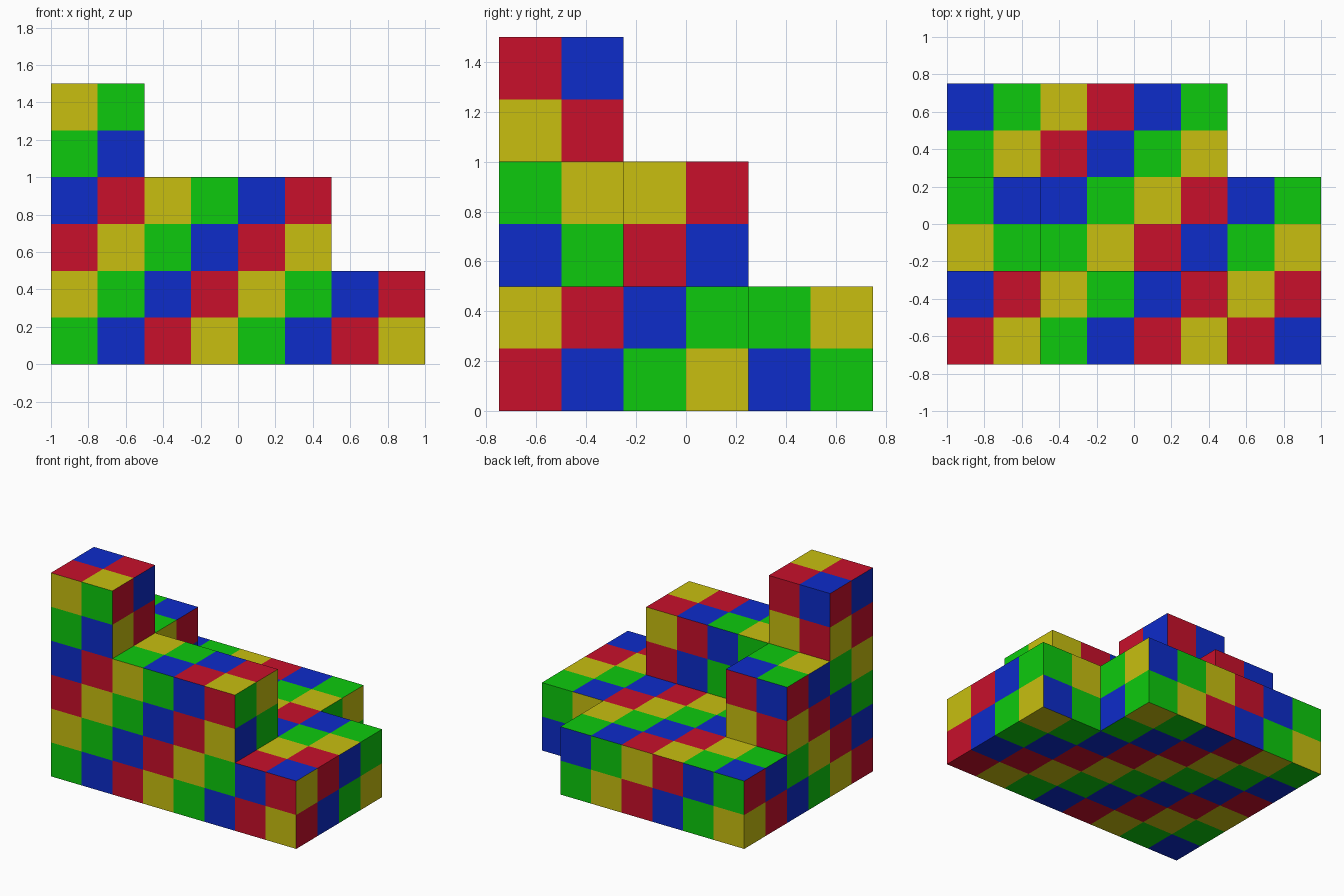
import bpy, bmesh
from mathutils import Vector

if "Cube" in bpy.data.objects:
    bpy.data.objects.remove(bpy.data.objects["Cube"])

S = 0.25                                   # size of one coloured tile
NX, NY = 8, 6
# Height in tiles of each 2x2-tile column, front row first
STEPS = [[6, 4, 4, 2], [4, 2, 2, 2], [2, 2, 2, 0]]

PALETTE = [("green", (0.004, 0.590, 0.004)), ("blue", (0.004, 0.025, 0.590)),
           ("red", (0.578, 0.005, 0.024)), ("yellow", (0.578, 0.520, 0.005))]


def filled(i, j, k):
    return 0 <= i < NX and 0 <= j < NY and 0 <= k < STEPS[j // 2][i // 2]


def tile_colour(d, i, j, k):
    """Diagonal stripe rule for each flat side of the steps."""
    if d == (0, -1, 0):                    # front
        c = i - k
    elif d == (0, 1, 0):                   # back-facing walls
        if j == 5 or (j == 1 and k < 4):
            c = i + k - 1
        elif j == 3 and i < 2:
            c = i - k
        else:
            c = i - k + 2
    elif d == (1, 0, 0):                   # right-facing walls
        if i == 7 or (i == 1 and k < 4):
            c = 2 - j + k
        else:
            c = (1 if k < 2 else 3) - j - k
    elif d == (-1, 0, 0):                  # left
        c = 2 + j - k
    elif d == (0, 0, -1):                  # underside
        c = 1 - i - j
    elif k == 1:                           # low step tops
        c = j - i
    elif j < 2:                            # front row tops
        c = i - j + 2
    else:                                  # side block top
        c = i + j + 1
    return c % 4


# Stepped body: one quad for every exposed tile
bm = bmesh.new()
DIRS = [(1, 0, 0), (-1, 0, 0), (0, 1, 0), (0, -1, 0), (0, 0, 1), (0, 0, -1)]
for i in range(NX):
    for j in range(NY):
        for k in range(6):
            if not filled(i, j, k):
                continue
            centre = Vector((i + 0.5 - NX / 2, j + 0.5 - NY / 2, k + 0.5)) * S
            for d in DIRS:
                if filled(i + d[0], j + d[1], k + d[2]):
                    continue
                n = Vector(d) * S / 2
                u = Vector((d[1], d[2], d[0])) * S / 2
                v = n.cross(u) / (S / 2)
                quad = [centre + n + a * u + b * v
                        for a, b in ((-1, -1), (1, -1), (1, 1), (-1, 1))]
                face = bm.faces.new([bm.verts.new(p) for p in quad])
                face.material_index = tile_colour(d, i, j, k)
bmesh.ops.remove_doubles(bm, verts=bm.verts, dist=0.001)
bm.normal_update()

mesh = bpy.data.meshes.new("stepped_block")
bm.to_mesh(mesh)
bm.free()
for name, rgb in PALETTE:
    mat = bpy.data.materials.new(name)
    mat.diffuse_color = (*rgb, 1)
    mat.use_nodes = True
    mat.node_tree.nodes["Principled BSDF"].inputs["Base Color"].default_value = mat.diffuse_color
    mesh.materials.append(mat)
bpy.context.collection.objects.link(bpy.data.objects.new("stepped_block", mesh))
